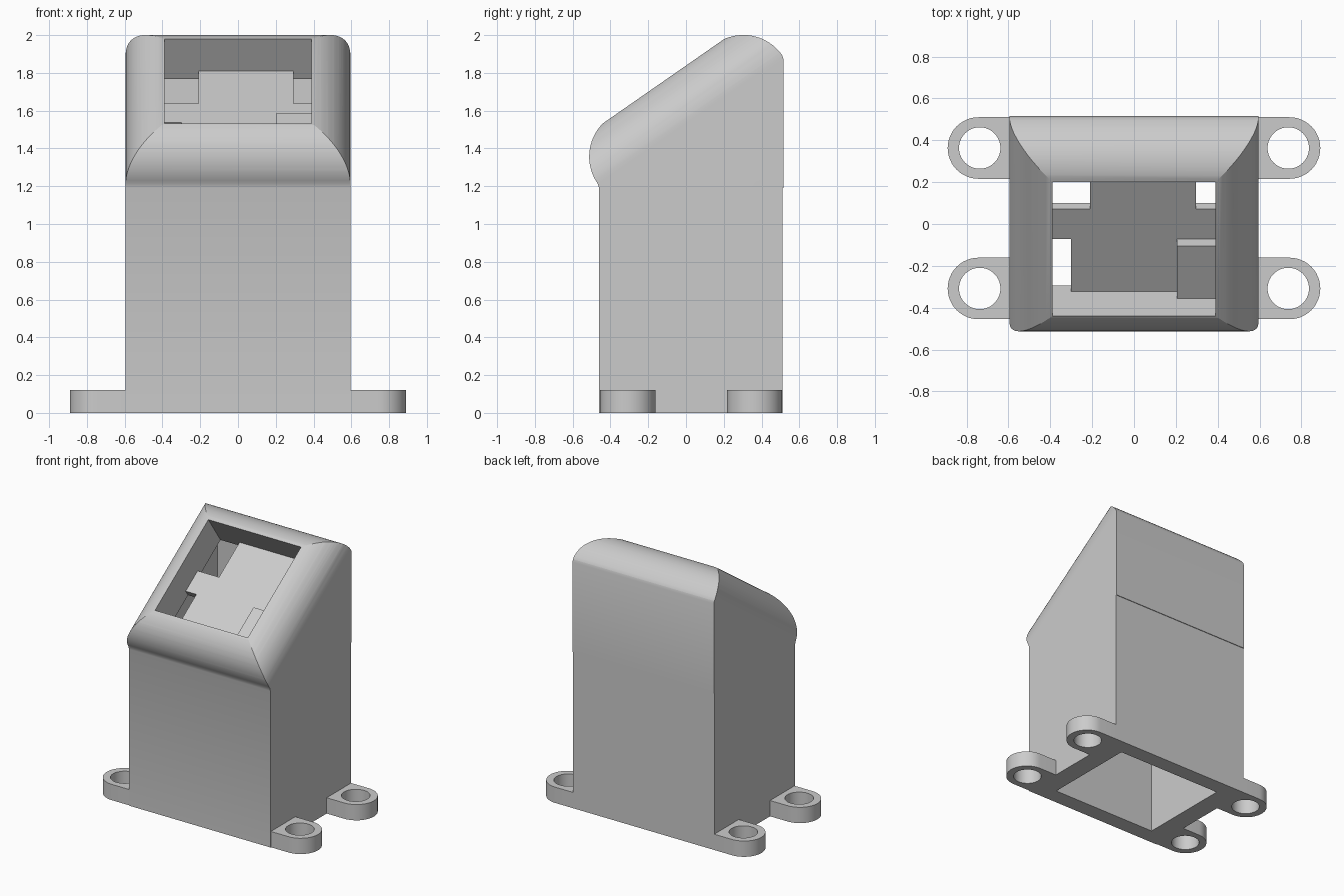
import bpy, bmesh
from math import radians, cos, sin, pi
from mathutils import Matrix, Vector

if "Cube" in bpy.data.objects:
    bpy.data.objects.remove(bpy.data.objects["Cube"], do_unlink=True)

grey = bpy.data.materials.new("plain grey")
grey.use_nodes = True
grey.diffuse_color = (0.6, 0.6, 0.6, 1)
grey.node_tree.nodes["Principled BSDF"].inputs["Base Color"].default_value = (0.6, 0.6, 0.6, 1)

TILT = radians(34.8)
HALF = 0.595            # half width of the housing and of the square sloped face
ROUND = 0.25            # edge rounding of the sloped face
WINDOW = 0.39           # half size of the square opening
FACE = Vector((0, -0.122, 1.759))   # centre of the sloped face
SLOPE = Matrix.Translation(FACE) @ Matrix.Rotation(TILT, 4, 'X')


def prism(name, outline, axis, low, high, matrix=Matrix()):
    """Extrude a 2D outline along an axis ('X', 'Y' or 'Z')."""
    place = {'X': lambda a, b, t: (t, a, b),
             'Y': lambda a, b, t: (a, t, b),
             'Z': lambda a, b, t: (a, b, t)}[axis]
    bm = bmesh.new()
    face = bm.faces.new([bm.verts.new(place(a, b, low)) for a, b in outline])
    new = bmesh.ops.extrude_face_region(bm, geom=[face])["geom"]
    shift = Vector(place(0, 0, high - low))
    bmesh.ops.translate(bm, vec=shift, verts=[v for v in new if isinstance(v, bmesh.types.BMVert)])
    bmesh.ops.recalc_face_normals(bm, faces=bm.faces)
    bm.transform(matrix)
    mesh = bpy.data.meshes.new(name)
    bm.to_mesh(mesh)
    bm.free()
    mesh.materials.append(grey)
    obj = bpy.data.objects.new(name, mesh)
    bpy.context.collection.objects.link(obj)
    return obj


def rect(x0, x1, y0, y1):
    return [(x0, y0), (x1, y0), (x1, y1), (x0, y1)]


def arc(cx, cy, r, start, end, steps):
    return [(cx + r * cos(start + (end - start) * i / steps),
             cy + r * sin(start + (end - start) * i / steps)) for i in range(steps + 1)]


def combine(target, other, operation):
    """Apply a boolean and discard the second part."""
    mod = target.modifiers.new("combine", 'BOOLEAN')
    mod.operation, mod.solver, mod.object = operation, 'EXACT', other
    bpy.context.view_layer.objects.active = target
    bpy.ops.object.modifier_apply(modifier=mod.name)
    bpy.data.objects.remove(other, do_unlink=True)


# Sloped head: side profile crossed with a rounded section run along the slope
inner = HALF - ROUND
front_c = SLOPE @ Vector((0, -inner, -ROUND))
back_c = SLOPE @ Vector((0, inner, -ROUND))
side = [(-0.46, 1.19), (0.515, 1.19), (0.515, 1.875)]
side += arc(back_c.y, back_c.z, ROUND, TILT, TILT + pi / 2, 20)
side += arc(front_c.y, front_c.z, ROUND, TILT + pi / 2, TILT + pi, 20)
housing = prism("housing", side, 'X', -HALF - 0.1, HALF + 0.1)
section = [(-HALF, -2), (HALF, -2)]
section += arc(inner, -ROUND, ROUND, 0, pi / 2, 20) + arc(-inner, -ROUND, ROUND, pi / 2, pi, 20)
combine(housing, prism("section", section, 'Y', -2, 2, SLOPE), 'INTERSECT')

# Straight body
combine(housing, prism("body", rect(-HALF, HALF, -0.46, 0.51), 'Z', 0, 1.23), 'UNION')

# Mounting ears with screw holes
for sx in (1, -1):
    for y in (-0.308, 0.363):
        ear = [(0.5, y - 0.147)] + arc(0.743, y, 0.147, -pi / 2, pi / 2, 24) + [(0.5, y + 0.147)]
        combine(housing, prism("ear", [(sx * a, b) for a, b in ear], 'Z', 0, 0.12), 'UNION')
        hole = arc(sx * 0.737, y, 0.099, 0, 2 * pi, 40)[:-1]
        combine(housing, prism("hole", hole, 'Z', -0.1, 0.3), 'DIFFERENCE')

# Hollow inside, open at the bottom, with a ceiling parallel to the slope
def ceiling(y):
    return FACE.z + (y - FACE.y) * sin(TILT) / cos(TILT) - 0.26 / cos(TILT)

y0, y1 = -0.335, 0.39
cavity = [(y0, -0.1), (y1, -0.1), (y1, ceiling(y1)), (y0, ceiling(y0))]
combine(housing, prism("cavity", cavity, 'X', -0.445, 0.445), 'DIFFERENCE')

# Square window, leaving a thin plate at its floor
combine(housing, prism("window", rect(-WINDOW, WINDOW, -WINDOW, WINDOW), 'Z', -0.21, 0.2, SLOPE),
        'DIFFERENCE')

# Corner notches through the floor plate
for notch in (rect(-WINDOW, -0.21, 0.09, WINDOW), rect(0.295, WINDOW, 0.09, WINDOW),
              rect(-WINDOW, -0.3, -WINDOW, -0.085), rect(0.205, WINDOW, -WINDOW, -0.085)):
    combine(housing, prism("notch", notch, 'Z', -0.3, -0.15, SLOPE), 'DIFFERENCE')

# Smooth rounded surfaces, sharp edges kept
bpy.ops.object.select_all(action='DESELECT')
housing.select_set(True)
bpy.context.view_layer.objects.active = housing
bpy.ops.object.shade_smooth_by_angle(angle=radians(20))
